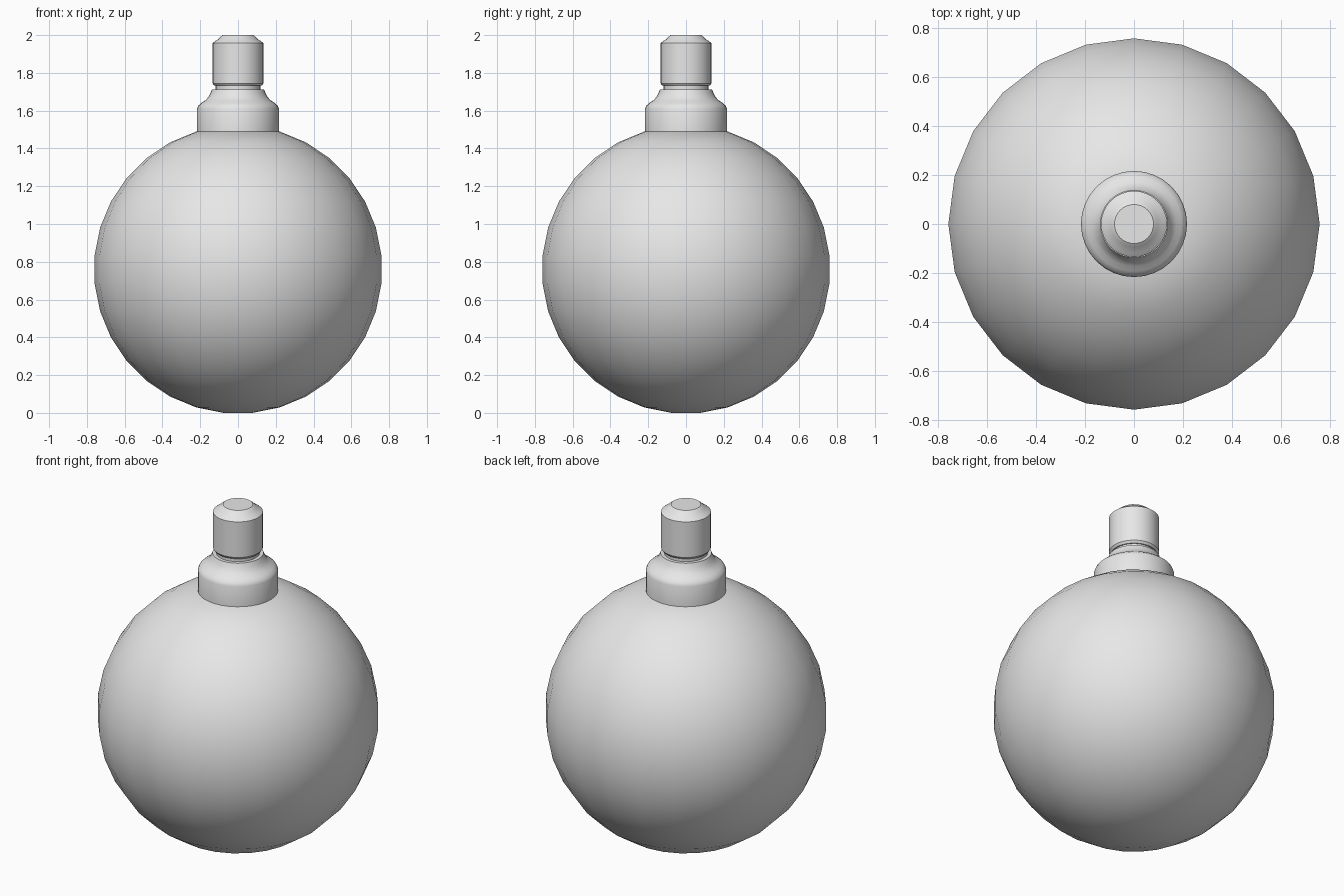
import bpy
import bmesh
from math import cos, sin, pi, radians

if "Cube" in bpy.data.objects:
    bpy.data.objects.remove(bpy.data.objects["Cube"], do_unlink=True)

grey = bpy.data.materials.new("plain grey")
grey.use_nodes = True
colour = (0.8, 0.8, 0.8, 1)
grey.diffuse_color = colour
grey.node_tree.nodes["Principled BSDF"].inputs["Base Color"].default_value = colour


def lathe(name, profile, sides):
    """Turn a (radius, height) profile, listed upwards, and cap both ends."""
    bm = bmesh.new()
    rings = []
    for r, z in profile:
        angles = [2 * pi * i / sides for i in range(sides)]
        rings.append([bm.verts.new((r * cos(a), r * sin(a), z)) for a in angles])
    for low, high in zip(rings, rings[1:]):
        for i in range(sides):
            j = (i + 1) % sides
            bm.faces.new((low[i], low[j], high[j], high[i]))
    bm.faces.new(rings[0][::-1])
    bm.faces.new(rings[-1])
    mesh = bpy.data.meshes.new(name)
    bm.to_mesh(mesh)
    bm.free()
    mesh.materials.append(grey)
    obj = bpy.data.objects.new(name, mesh)
    bpy.context.collection.objects.link(obj)
    bpy.ops.object.select_all(action="DESELECT")
    obj.select_set(True)
    bpy.context.view_layer.objects.active = obj
    bpy.ops.object.shade_smooth_by_angle(angle=radians(30))
    return obj


# Round body: evenly stepped rings, flat at the foot and cut off at the collar
radius = 0.763
step = pi / 16
latitudes = [(k + 0.5) * step for k in range(-8, 7)]
lathe("round_body",
      [(radius * cos(a), 0.7593 + radius * sin(a)) for a in latitudes], 24)

# Collar with a curved shoulder rising to the neck ledge
lathe("collar", [(0.217, 1.48), (0.217, 1.61), (0.21, 1.627), (0.193, 1.642),
                 (0.173, 1.655), (0.157, 1.672), (0.146, 1.692),
                 (0.138, 1.712)], 32)

# Narrow neck in the groove
lathe("neck", [(0.118, 1.70), (0.118, 1.74)], 32)

# Plug with a small lower bevel and a stepped, rounded top
lathe("plug", [(0.125, 1.732), (0.135, 1.745), (0.135, 1.957), (0.12, 1.969),
               (0.105, 1.978), (0.094, 1.99), (0.08, 2.0)], 32)
